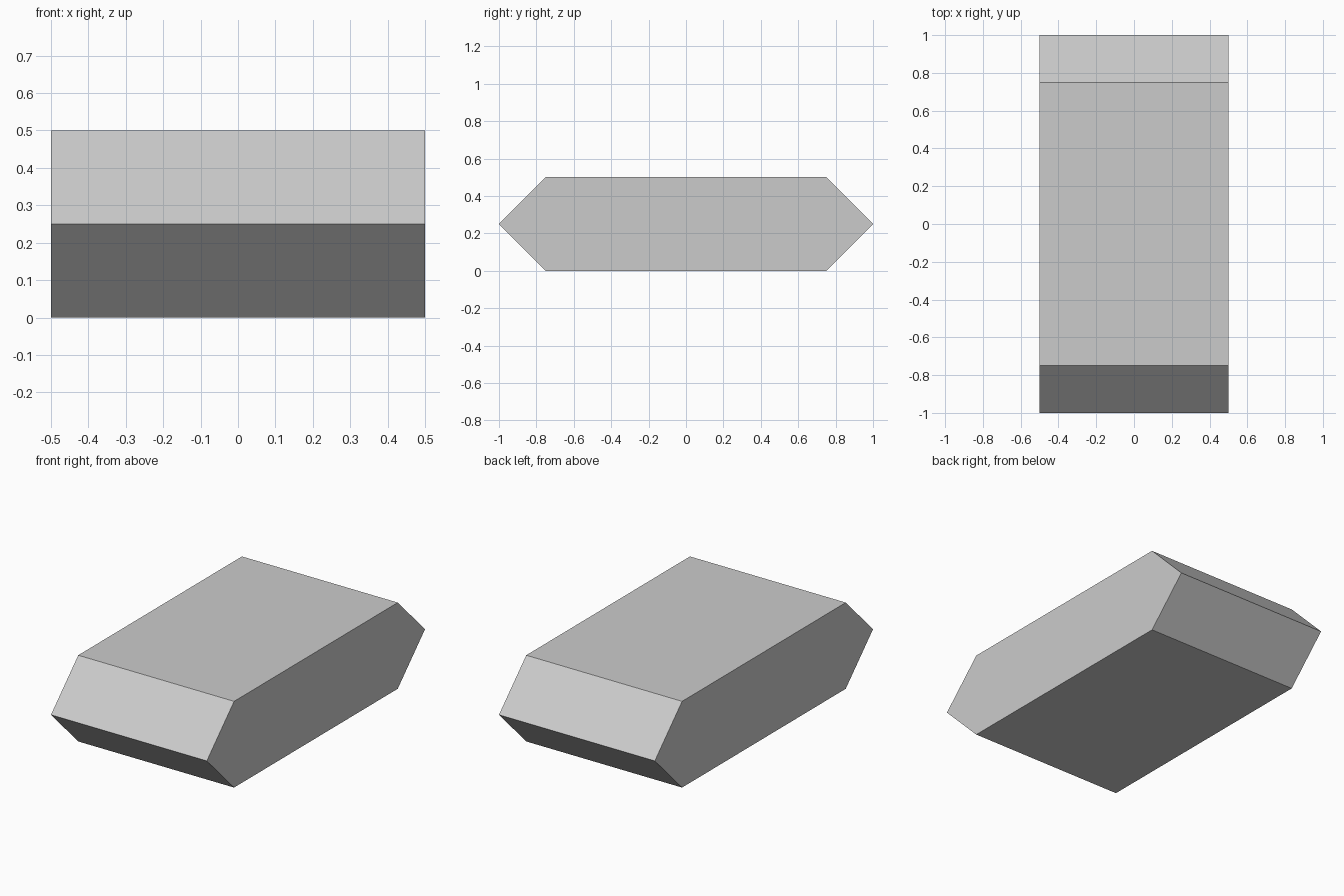
import bpy, bmesh

if "Cube" in bpy.data.objects:
    bpy.data.objects.remove(bpy.data.objects["Cube"])

# Hexagonal side profile (y, z), extruded across the width
PROFILE = [(-1, 0.25), (-0.75, 0), (0.75, 0), (1, 0.25), (0.75, 0.5), (-0.75, 0.5)]
WIDTH = 1.0

bm = bmesh.new()
side = bm.faces.new([bm.verts.new((-WIDTH / 2, y, z)) for y, z in PROFILE])
extruded = bmesh.ops.extrude_face_region(bm, geom=[side], use_keep_orig=True)
moved = [g for g in extruded["geom"] if isinstance(g, bmesh.types.BMVert)]
bmesh.ops.translate(bm, vec=(WIDTH, 0, 0), verts=moved)
bmesh.ops.recalc_face_normals(bm, faces=bm.faces)

# Solid block with wedge-shaped front and back ends
mesh = bpy.data.meshes.new("wedge_ended_block")
bm.to_mesh(mesh)
bm.free()
block = bpy.data.objects.new("wedge_ended_block", mesh)
bpy.context.collection.objects.link(block)
